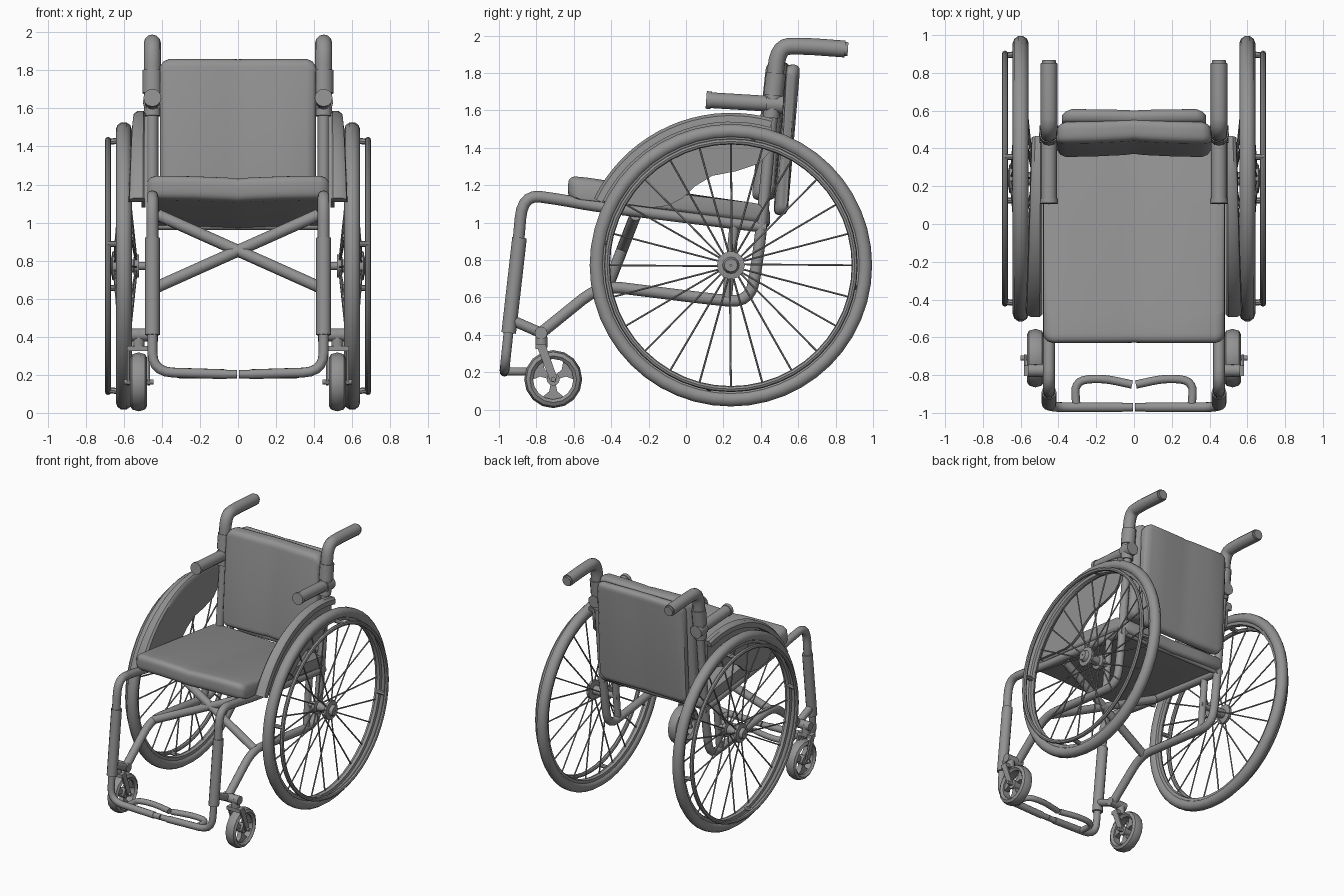
import bpy, bmesh
from math import sin, cos, pi, radians
from mathutils import Vector

if "Cube" in bpy.data.objects:
    bpy.data.objects.remove(bpy.data.objects["Cube"])

WY, WZ = 0.24, 0.772      # drive wheel axle
CY, CZ = -0.71, 0.163     # caster axle
GREY = bpy.data.materials.new("dark_grey")
GREY.diffuse_color = (0.29, 0.29, 0.29, 1)
GREY.use_nodes = True
GREY.node_tree.nodes["Principled BSDF"].inputs["Base Color"].default_value = GREY.diffuse_color


def finish(obj, mirror=True, angle=40):
    bpy.ops.object.select_all(action='DESELECT')
    obj.select_set(True)
    bpy.context.view_layer.objects.active = obj
    bpy.ops.object.shade_smooth_by_angle(angle=radians(angle))
    obj.data.materials.clear()
    obj.data.materials.append(GREY)
    if mirror:
        obj.modifiers.new("mirror", 'MIRROR').use_mirror_merge = False
    return obj


def from_bm(name, bm, mirror=True, angle=40):
    bmesh.ops.recalc_face_normals(bm, faces=bm.faces)
    me = bpy.data.meshes.new(name)
    bm.to_mesh(me)
    bm.free()
    obj = bpy.data.objects.new(name, me)
    bpy.context.collection.objects.link(obj)
    return finish(obj, mirror, angle)


def rounded(pts, r):
    """Replace the inner corners of a path by short curves."""
    p = [Vector(q) for q in pts]
    out = [p[0]]
    for a, b, c in zip(p, p[1:], p[2:]):
        s = b + (a - b).normalized() * min(r, (a - b).length * 0.48)
        e = b + (c - b).normalized() * min(r, (c - b).length * 0.48)
        for i in range(6):
            t = i / 5
            out.append(s * (1 - t) ** 2 + b * 2 * t * (1 - t) + e * t * t)
    return out + [p[-1]]


def tubes(name, paths, rad, bend=0.08, mirror=True, res=4):
    cu = bpy.data.curves.new(name, 'CURVE')
    cu.dimensions = '3D'
    cu.bevel_depth, cu.bevel_resolution, cu.use_fill_caps = rad, res, True
    for path in paths:
        pts = rounded(path, bend)
        sp = cu.splines.new('POLY')
        sp.points.add(len(pts) - 1)
        for q, v in zip(sp.points, pts):
            q.co = (*v, 1)
    obj = bpy.data.objects.new(name, cu)
    bpy.context.collection.objects.link(obj)
    bpy.ops.object.select_all(action='DESELECT')
    obj.select_set(True)
    bpy.context.view_layer.objects.active = obj
    bpy.ops.object.convert(target='MESH')
    return finish(bpy.context.view_layer.objects.active, mirror)


def loft(bm, rings, closed=False):
    """Skin closed rings of points; cap the ends unless the loft is closed."""
    vs = [[bm.verts.new(p) for p in ring] for ring in rings]
    n = len(vs[0])
    for a, b in list(zip(vs, vs[1:])) + ([(vs[-1], vs[0])] if closed else []):
        for i in range(n):
            bm.faces.new((a[i], a[(i + 1) % n], b[(i + 1) % n], b[i]))
    if not closed:
        bm.faces.new(vs[0])
        bm.faces.new(vs[-1])


def lathe(name, prof, cy, cz, n, angle=40):
    """Revolve a closed (x, radius) profile about an axle along x."""
    bm = bmesh.new()
    loft(bm, [[(x, cy + r * cos(2 * pi * k / n), cz + r * sin(2 * pi * k / n)) for x, r in prof]
              for k in range(n)], closed=True)
    return from_bm(name, bm, True, angle)


def ring(name, x, R, rx, rr, cy, cz, n, m=10):
    return lathe(name, [(x + rx * cos(2 * pi * i / m), R + rr * sin(2 * pi * i / m))
                        for i in range(m)], cy, cz, n)


def prism(name, polys, x0, x1):
    bm = bmesh.new()
    for poly in polys:
        loft(bm, [[(x, y, z) for y, z in poly] for x in (x0, x1)])
    return from_bm(name, bm)


def cushion(name, prof, stations, angle=50):
    """Loft a (y, z) profile across x; stations are (x, inset, dy, dz)."""
    bm = bmesh.new()
    p = rounded([(y, z, 0) for y, z in prof + prof[:2]], 0.045)[1:-1]
    c = sum((Vector((y, z, 0)) for y, z in prof), Vector()) / len(prof)
    sy = max(q.x for q in p) - min(q.x for q in p)
    sz = max(q.y for q in p) - min(q.y for q in p)
    loft(bm, [[(x, c.x + (q.x - c.x) * max(1 - 2 * s / sy, 0.55) + dy,
                c.y + (q.y - c.y) * max(1 - 2 * s / sz, 0.55) + dz) for q in p]
              for x, s, dy, dz in stations])
    return from_bm(name, bm, False, angle)


def pad_stations(w, dy, dz):
    half = [(w * 0.12, 0, dy * 0.7, dz * 0.7), (w * 0.5, 0, dy * 0.2, dz * 0.2), (w - 0.05, 0, 0, 0),
            (w - 0.02, 0.012, 0, 0), (w, 0.04, 0, 0)]
    return [(-x, *r) for x, *r in half[::-1]] + [(0, 0.002, dy, dz)] + half


# seat and backrest pads with a slight centre crease
cushion("seat", [(-0.63, 1.125), (0.45, 0.975), (0.45, 1.085), (-0.52, 1.24), (-0.63, 1.25)],
        pad_stations(0.48, 0, -0.014))
cushion("backrest_pad", [(0.35, 1.12), (0.47, 1.12), (0.545, 1.86), (0.43, 1.86)],
        pad_stations(0.41, 0.015, 0))
cushion("backrest_panel", [(0.47, 1.04), (0.543, 1.04), (0.612, 1.845), (0.535, 1.845)],
        pad_stations(0.38, -0.006, 0))

# drive wheels
ring("tire", 0.60, 0.717, 0.042, 0.04, WY, WZ, 48)
lathe("wheel_rim", [(0.575, 0.695), (0.58, 0.665), (0.60, 0.657), (0.62, 0.665), (0.625, 0.695)],
      WY, WZ, 48)
ring("hand_rim", 0.683, 0.662, 0.016, 0.016, WY, WZ, 48, 8)
lathe("wheel_hub", [(0.52, 0.005), (0.52, 0.06), (0.545, 0.06), (0.55, 0.035), (0.635, 0.035),
                    (0.64, 0.075), (0.66, 0.075), (0.665, 0.045), (0.69, 0.035), (0.69, 0.005)],
      WY, WZ, 12)


def wheel_pt(x, r, a):
    return (x, WY + r * cos(a), WZ + r * sin(a))


spokes, stubs = [], []
for k in range(24):
    a = 2 * pi * k / 24
    spokes.append([wheel_pt((0.535, 0.65)[k % 2], 0.05, a + (0.1 if k % 4 < 2 else -0.1)),
                   wheel_pt(0.60, 0.665, a)])
for k in range(4):
    a = pi * k / 2 - radians(10)
    stubs.append([wheel_pt(0.61, 0.67, a), wheel_pt(0.685, 0.662, a)])
tubes("wheel_spokes", spokes, 0.0055, res=1)
tubes("hand_rim_stubs", stubs, 0.016, res=2)
tubes("wheel_axle", [[(0.43, WY, WZ), (0.54, WY, WZ)]], 0.022)

# side guards: curved lip over the wheel, widening forwards, and a crescent panel
N = 18
arc = [radians(154 - 80 * i / N) for i in range(N + 1)]
bm = bmesh.new()
loft(bm, [[wheel_pt(0.485 + x * (1 - 0.35 * i / N), r, a) for x, r in
           ((0, 0.765), (0, 0.80), (0.015, 0.815), (0.06, 0.815), (0.085, 0.80), (0.09, 0.765))]
          for i, a in enumerate(arc)])
from_bm("side_guard_lip", bm)
top = [(WY + 0.79 * cos(a), WZ + 0.79 * sin(a)) for a in arc]
low = [(0.45, 1.38), (0.39, 1.315), (0.27, 1.275), (0.14, 1.25), (0.05, 1.195), (-0.02, 1.13),
       (-0.10, 1.09), (-0.18, 1.08)]
prism("side_guard_panel", [top + low], 0.487, 0.507)

# main frame
X = 0.45
tubes("front_frame", [[(X, 0.43, 0.975), (X, -0.5, 1.09), (X, -0.68, 1.125), (X, -0.875, 1.15),
                       (X, -0.897, 0.88), (X, -0.95, 0.41)]], 0.031, 0.17)
tubes("leg_sleeve", [[(X, -0.89, 0.92), (X, -0.948, 0.41)]], 0.039)
tubes("lower_frame", [[(X, -0.775, 0.41), (X, -0.46, 0.665), (X, 0.1, 0.595), (X, 0.345, 0.57),
                       (X, 0.39, 0.85), (X, 0.425, 1.2), (X, 0.475, 1.72)]], 0.031, 0.12)
tubes("caster_strut", [[(X, -0.935, 0.48), (X, -0.775, 0.41)]], 0.028)
tubes("axle_post", [[(X, 0.22, 0.60), (X, 0.26, 1.0)]], 0.026)
tubes("cross_brace", [[(0.44, -0.42, 0.655), (-0.42, -0.27, 1.04)]], 0.031)
tubes("rear_crossbar", [[(-0.44, 0.40, 0.98), (0.44, 0.40, 0.98)]], 0.018, mirror=False)

# push handles, collars and armrests
tubes("push_handle", [[(X, 0.47, 1.68), (X, 0.49, 1.94), (X, 0.62, 1.945), (X, 0.85, 1.928)]],
      0.045, 0.11)
tubes("handle_end", [[(X, 0.835, 1.929), (X, 0.866, 1.927)]], 0.037)
tubes("handle_collar", [[(X, 0.468, 1.68), (X, 0.482, 1.80)]], 0.053)
tubes("post_clamp", [[(X, 0.455, 1.56), (X, 0.468, 1.69)]], 0.045)
tubes("armrest", [[(X, 0.12, 1.655), (X, 0.50, 1.632)]], 0.042)
tubes("armrest_cap", [[(X, 0.108, 1.656), (X, 0.135, 1.654)]], 0.047)
tubes("armrest_clamp", [[(X, 0.43, 1.635), (X, 0.52, 1.63)]], 0.05)

# footrest
tubes("footrest_bar", [[(X, -0.947, 0.43), (X, -0.97, 0.215), (0.06, -0.97, 0.203)]],
      0.026, 0.11)
tubes("footrest_loop", [[(0.305, -0.965, 0.205), (0.315, -0.83, 0.203), (0.17, -0.815, 0.203),
                         (0.01, -0.85, 0.203)]], 0.022, 0.09)
tubes("footrest_tip", [[(0.004, -0.97, 0.203), (0.08, -0.97, 0.203)]], 0.022)

# caster wheels
CX = 0.522
lathe("caster_tire", [(CX - 0.03, 0.108), (CX - 0.045, 0.125), (CX - 0.034, 0.145), (CX, 0.155),
                      (CX + 0.034, 0.145), (CX + 0.045, 0.125), (CX + 0.03, 0.108)], CY, CZ, 16)
lathe("caster_hub", [(CX - 0.035, 0.005), (CX - 0.035, 0.035), (CX + 0.035, 0.035),
                     (CX + 0.035, 0.005)], CY, CZ, 12)
wedges = []
for k in range(3):
    a = 2 * pi * k / 3 + pi / 2 + pi / 3
    wedges.append([(CY + r * cos(a + d), CZ + r * sin(a + d)) for r, d in
                   ((0.02, -0.6), (0.07, -0.32), (0.113, -0.55), (0.117, 0), (0.113, 0.55),
                    (0.07, 0.32), (0.02, 0.6))])
prism("caster_spokes", wedges, CX - 0.018, CX + 0.018)
tubes("caster_axle", [[(0.445, CY, CZ), (0.60, CY, CZ)]], 0.013)

# caster forks and pivots
leg = [(-0.80, 0.345), (-0.75, 0.345), (-0.69, 0.175), (-0.70, 0.145), (-0.725, 0.15)]
prism("fork_outer_leg", [leg], 0.57, 0.583)
prism("fork_inner_leg", [leg], 0.463, 0.476)
prism("fork_crown", [[(-0.805, 0.325), (-0.75, 0.325), (-0.75, 0.352), (-0.805, 0.352)]], 0.463, 0.583)
tubes("caster_stem", [[(CX, -0.772, 0.33), (CX, -0.775, 0.425)]], 0.032)
tubes("caster_mount", [[(X - 0.03, -0.775, 0.41), (0.56, -0.775, 0.41)]], 0.034)
